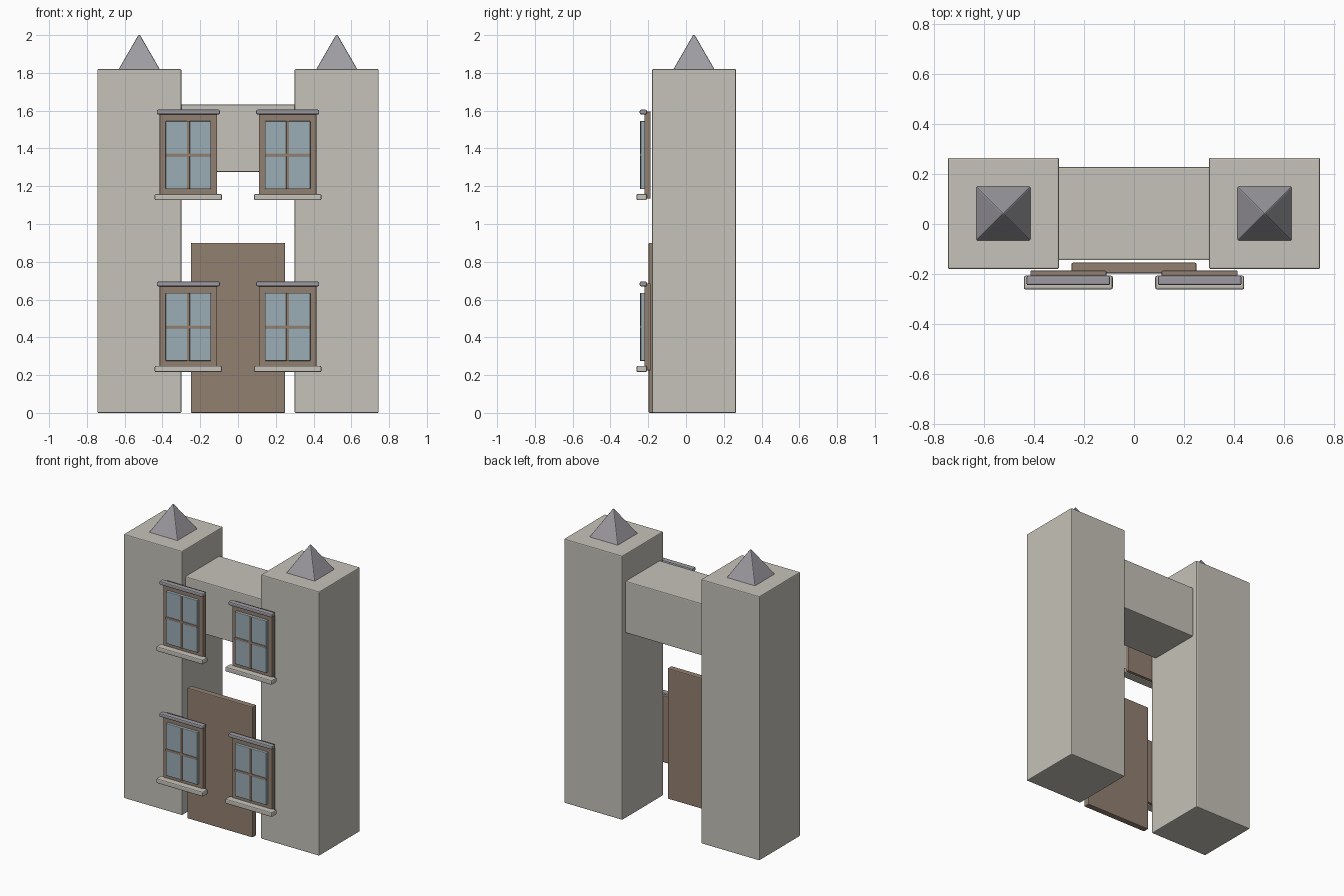
import bpy
import bmesh

cube = bpy.data.objects.get("Cube")
if cube:
    bpy.data.objects.remove(cube, do_unlink=True)


def material(name, color):
    mat = bpy.data.materials.new(name)
    mat.use_nodes = True
    rgba = (*color, 1)
    mat.diffuse_color = rgba
    mat.node_tree.nodes["Principled BSDF"].inputs["Base Color"].default_value = rgba
    return mat


STONE = material("pale_stone", (0.56, 0.54, 0.48))
WOOD = material("brown_wood", (0.29, 0.215, 0.165))
GLASS = material("blue_glass", (0.33, 0.42, 0.47))
SLATE = material("grey_slate", (0.34, 0.33, 0.36))


def finish(name, bm, mat, bevel):
    """Turn a bmesh into an object with softened edges."""
    mesh = bpy.data.meshes.new(name)
    bm.to_mesh(mesh)
    bm.free()
    mesh.materials.append(mat)
    obj = bpy.data.objects.new(name, mesh)
    bpy.context.collection.objects.link(obj)
    if bevel:
        mod = obj.modifiers.new("soft_edges", "BEVEL")
        mod.width = bevel
        mod.segments = 2
        mod.limit_method = "ANGLE"
    return obj


def box(name, xs, ys, zs, mat, bevel=0.006):
    """Box between pairs of limits on each axis."""
    bm = bmesh.new()
    bmesh.ops.create_cube(bm, size=1)
    spans = (xs, ys, zs)
    for v in bm.verts:
        v.co = [(a + b) / 2 + c * (b - a) for c, (a, b) in zip(v.co, spans)]
    return finish(name, bm, mat, bevel)


def spire(name, x, y, half, base, tip):
    """Four-sided pointed roof."""
    bm = bmesh.new()
    ring = [bm.verts.new((x + half * i, y + half * j, base))
            for i, j in ((-1, -1), (1, -1), (1, 1), (-1, 1))]
    apex = bm.verts.new((x, y, tip))
    bm.faces.new(ring[::-1])
    for i in range(4):
        bm.faces.new((ring[i], ring[(i + 1) % 4], apex))
    return finish(name, bm, SLATE, 0.005)


def window(name, x, z):
    """Window centred on x, with z at the middle of the panes."""
    def part(label, half, ys, low, high, mat, bevel):
        box(f"{name}_{label}", (x - half, x + half), ys,
            (z + low, z + high), mat, bevel)

    part("frame", 0.152, (-0.22, -0.187), -0.23, 0.23, WOOD, 0.004)
    part("panes", 0.12, (-0.24, -0.212), -0.18, 0.18, GLASS, 0.004)
    part("upright_bar", 0.008, (-0.244, -0.23), -0.18, 0.18, WOOD, 0.002)
    part("cross_bar", 0.12, (-0.244, -0.23), -0.008, 0.008, WOOD, 0.002)
    part("lintel", 0.167, (-0.245, -0.207), 0.215, 0.24, SLATE, 0.007)
    part("sill", 0.178, (-0.262, -0.207), -0.239, -0.206, STONE, 0.007)


# Twin towers with pointed roofs, and windows on their inner corners
for side, sign in (("left", 1), ("right", -1)):
    xs = sorted((0.3 * sign, 0.745 * sign))
    box(f"{side}_tower", xs, (-0.18, 0.265), (0, 1.82), STONE)
    spire(f"{side}_spire", 0.523 * sign, 0.042, 0.114, 1.81, 2.008)
    for level, z in (("lower", 0.455), ("upper", 1.365)):
        window(f"{side}_{level}_window", 0.263 * sign, z)

# Bridge between the towers
box("bridge", (-0.305, 0.305), (-0.145, 0.228), (1.275, 1.633), STONE)

# Freestanding door panel
box("door", (-0.25, 0.25), (-0.198, -0.155), (0, 0.9), WOOD)
